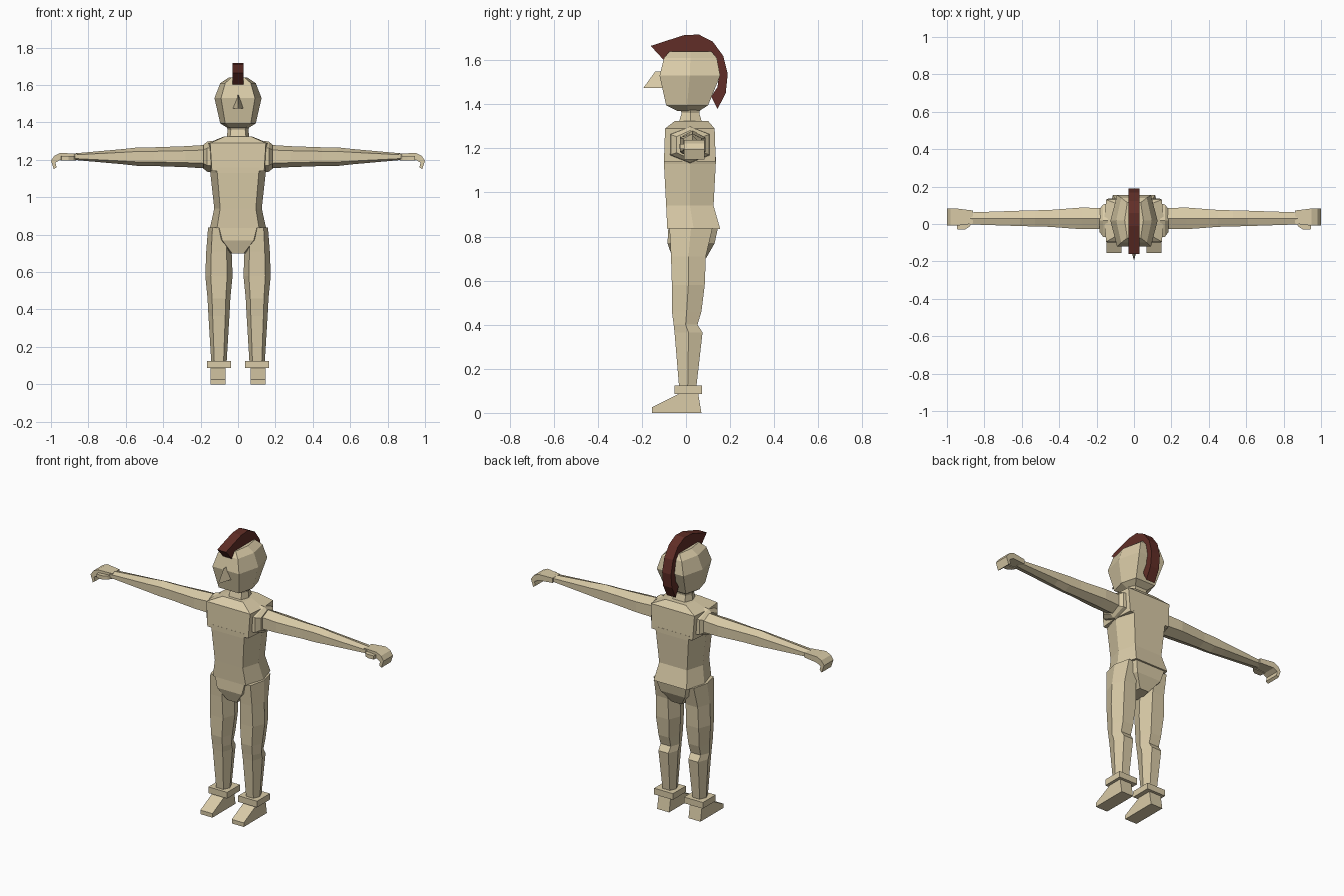
import bpy
import bmesh
from math import sin, cos, radians

default_cube = bpy.data.objects.get("Cube")
if default_cube:
    bpy.data.objects.remove(default_cube)


def make_material(name, red, green, blue):
    colour = (red, green, blue, 1)
    material = bpy.data.materials.new(name)
    material.use_nodes = True
    material.diffuse_color = colour
    for node in material.node_tree.nodes:
        if node.type == 'BSDF_PRINCIPLED':
            node.inputs["Base Color"].default_value = colour
    return material


skin = make_material("tan skin", 0.7, 0.6, 0.39)
hair = make_material("dark red hair", 0.12, 0.027, 0.02)


def bridge_rings(name, rings, material=skin):
    """Closed solid through a list of matching outlines."""
    bm = bmesh.new()
    loops = [[bm.verts.new(point) for point in ring] for ring in rings]
    for lower, upper in zip(loops, loops[1:]):
        for i in range(len(lower)):
            bm.faces.new((lower[i - 1], lower[i], upper[i], upper[i - 1]))
    bm.faces.new(loops[0])
    bm.faces.new(loops[-1])
    bmesh.ops.recalc_face_normals(bm, faces=bm.faces)
    mesh = bpy.data.meshes.new(name)
    bm.to_mesh(mesh)
    bm.free()
    mesh.materials.append(material)
    part = bpy.data.objects.new(name, mesh)
    bpy.context.collection.objects.link(part)


def hexagon(centre, half, flat, low, high):
    """Section with flat low and high edges and a point on either side."""
    inset = half * flat
    middle = (low + high) / 2
    return [(centre - inset, low), (centre + inset, low), (centre + half, middle),
            (centre + inset, high), (centre - inset, high), (centre - half, middle)]


def column(name, rows, flat, centre=0):
    """Upright loft; each row is height, half width, front and back."""
    bridge_rings(name, [[(x, y, z) for x, y in hexagon(centre, half, flat, front, back)]
                        for z, half, front, back in rows])


def sleeve(name, side, rows, flat=0.57, height=1.217, depth=0.03):
    """Sideways loft; each row is distance out, half height and half depth."""
    bridge_rings(name, [[(side * x, y, z) for z, y in
                         hexagon(height, tall, flat, depth - deep, depth + deep)]
                        for x, tall, deep in rows])


def slab(name, outline, left, right, material=skin):
    """Side outline given a width."""
    bridge_rings(name, [[(x, y, z) for y, z in outline] for x in (left, right)], material)


# Trunk
column("torso", [(0.835, 0.15, -0.085, 0.155),
                 (0.94, 0.127, -0.09, 0.125),
                 (1.13, 0.148, -0.1, 0.135),
                 (1.16, 0.156, -0.1, 0.135)], flat=0.75)
column("chest", [(1.14, 0.15, -0.1, 0.135),
                 (1.29, 0.16, -0.095, 0.13),
                 (1.325, 0.075, -0.05, 0.1)], flat=0.93)
column("pelvis", [(0.84, 0.145, -0.08, 0.145),
                  (0.77, 0.12, -0.084, 0.13),
                  (0.7, 0.045, -0.06, 0.09)], flat=0.7)

# Neck and head
column("neck", [(1.31, 0.062, -0.035, 0.075),
                (1.36, 0.055, -0.02, 0.06),
                (1.4, 0.07, -0.03, 0.07)], flat=0.7)
column("head", [(1.37, 0.055, -0.04, 0.06),
                (1.395, 0.095, -0.09, 0.1),
                (1.53, 0.126, -0.12, 0.155),
                (1.61, 0.095, -0.1, 0.14),
                (1.64, 0.05, -0.075, 0.115)], flat=0.72)

# Wedge nose, wide at the base and narrow at the bridge
bridge_rings("nose", [[(-half, -0.1, z), (half, -0.1, z), (0, tip, z)]
                      for half, tip, z in ((0.03, -0.193, 1.475), (0.004, -0.14, 1.548))])


# Crest of hair sweeping from the nape over the crown to a peak
def crest_arc(wide, tall):
    angles = [radians(a) for a in range(-45, 120, 25)]
    return [(0.03 + wide * cos(a), 1.52 + tall * sin(a)) for a in angles]


peak = [(-0.16, 1.665), (-0.1, 1.6)]
slab("hair_crest", crest_arc(0.16, 0.2) + peak + crest_arc(0.12, 0.12)[::-1],
     -0.03, 0.03, hair)

# Limbs on both sides
for label, side in (("left", 1), ("right", -1)):
    sleeve(label + "_shoulder", side, [(0.14, 0.085, 0.09),
                                       (0.165, 0.08, 0.087),
                                       (0.185, 0.064, 0.06)], depth=0.018)
    sleeve(label + "_arm", side, [(0.17, 0.063, 0.055),
                                  (0.28, 0.056, 0.058),
                                  (0.45, 0.05, 0.045),
                                  (0.53, 0.05, 0.043),
                                  (0.61, 0.041, 0.041),
                                  (0.88, 0.017, 0.032)])

    # Palm widening towards fingers that curl down
    curl = [(0.86, 1.233), (0.95, 1.237), (0.982, 1.222), (1, 1.195), (0.985, 1.15),
            (0.97, 1.16), (0.976, 1.185), (0.95, 1.2), (0.86, 1.204)]
    bridge_rings(label + "_hand", [
        [(side * x, 0.037 + edge * (0.035 if x < 0.9 else 0.046), z) for x, z in curl]
        for edge in (-1, 1)])
    thumb = [(0.865, 0.01), (0.88, -0.015), (0.905, -0.03), (0.945, -0.028), (0.95, 0.01)]
    bridge_rings(label + "_thumb", [[(side * x, y, z) for x, y in thumb]
                                    for z in (1.197, 1.22)])

    # Leg with thigh, knee hollow and calf
    column(label + "_leg", [(0.838, 0.058, -0.075, 0.12),
                            (0.71, 0.068, -0.068, 0.09),
                            (0.58, 0.073, -0.064, 0.085),
                            (0.46, 0.061, -0.064, 0.07),
                            (0.4, 0.058, -0.056, 0.052),
                            (0.365, 0.056, -0.052, 0.075),
                            (0.1, 0.04, -0.03, 0.045)], flat=0.6, centre=side * 0.102)

    # Ankle cuff and wedge foot
    cuff = [(-0.052, 0.086), (0.073, 0.086), (0.073, 0.124), (-0.052, 0.124)]
    slab(label + "_ankle_cuff", cuff, side * 0.038, side * 0.166)
    foot = [(0.07, 0), (0.055, 0.09), (-0.03, 0.088), (-0.155, 0.025), (-0.155, 0)]
    slab(label + "_foot", foot, side * 0.066, side * 0.148)
